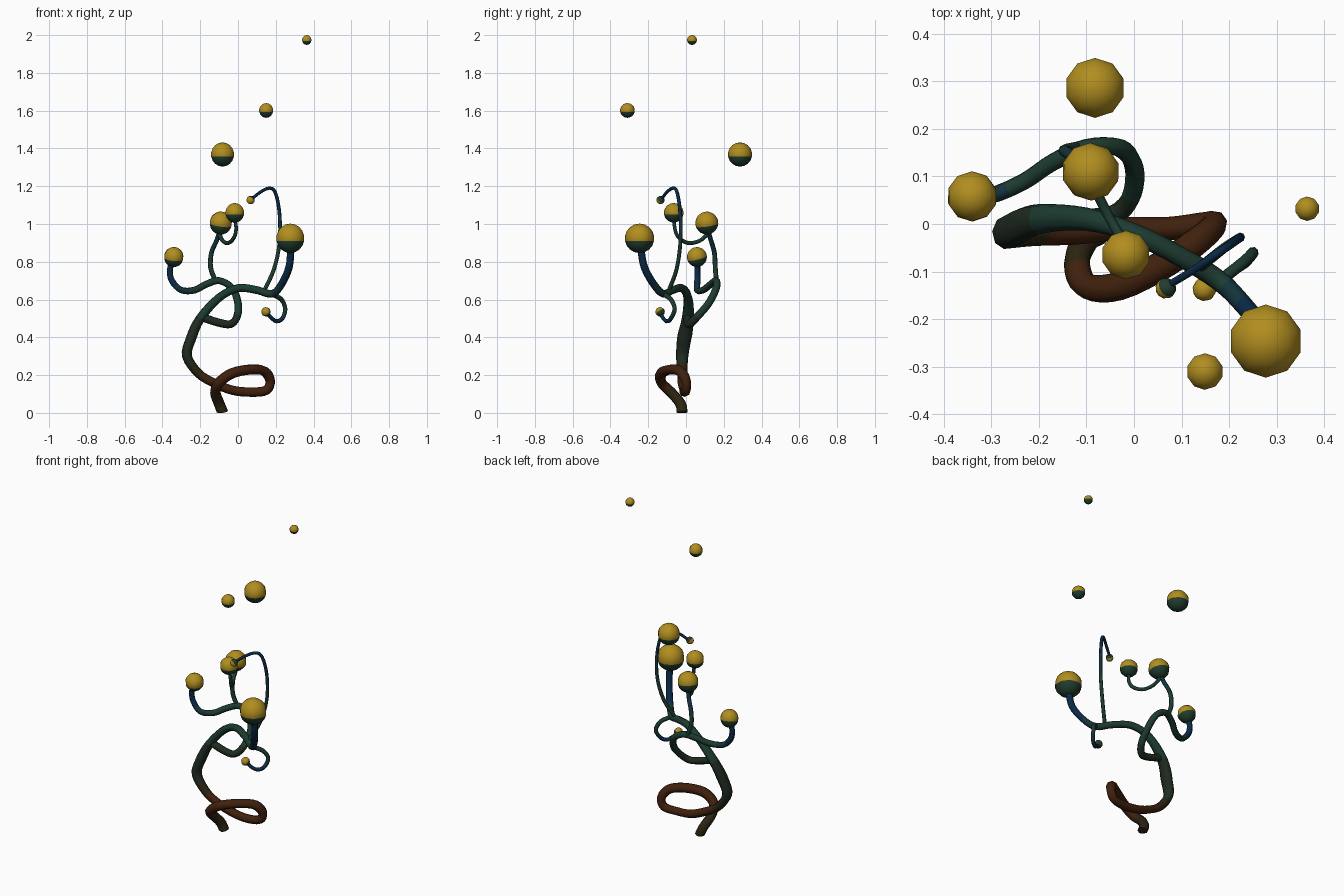
import bpy, bmesh, math
from mathutils import Vector, Matrix

cube = bpy.data.objects.get("Cube")
if cube:
    bpy.data.objects.remove(cube, do_unlink=True)


def make_material(name, color):
    mat = bpy.data.materials.new(name)
    mat.use_nodes = True
    mat.diffuse_color = (*color, 1)
    mat.node_tree.nodes["Principled BSDF"].inputs["Base Color"].default_value = (*color, 1)
    return mat


OLIVE = make_material("dark olive", (0.025, 0.018, 0.006))
BROWN = make_material("bark brown", (0.052, 0.015, 0.004))
MOSS = make_material("moss green", (0.014, 0.025, 0.015))
GREEN = make_material("stem green", (0.012, 0.044, 0.03))
TEAL = make_material("deep teal", (0.007, 0.033, 0.045))
BLUE = make_material("tip blue", (0.003, 0.022, 0.062))
CUP = make_material("cup green", (0.016, 0.047, 0.029))
YELLOW = make_material("fruit yellow", (0.44, 0.27, 0.014))


def finish(name, bm, materials):
    """Turn a bmesh into a smooth shaded object."""
    bmesh.ops.recalc_face_normals(bm, faces=bm.faces)
    for face in bm.faces:
        face.smooth = len(face.verts) < 5
    mesh = bpy.data.meshes.new(name)
    bm.to_mesh(mesh)
    bm.free()
    for mat in materials:
        mesh.materials.append(mat)
    obj = bpy.data.objects.new(name, mesh)
    bpy.context.collection.objects.link(obj)
    return obj


def smooth_path(points, steps=4):
    """Catmull-Rom path through the given points."""
    pts = [Vector(p) for p in points]
    pts = [pts[0] * 2 - pts[1]] + pts + [pts[-1] * 2 - pts[-2]]
    path = []
    for a, b, c, d in zip(pts, pts[1:], pts[2:], pts[3:]):
        for i in range(steps):
            t = i / steps
            path.append(0.5 * (2 * b + (c - a) * t + (2 * a - 5 * b + 4 * c - d) * t ** 2
                               + (3 * b - a - 3 * c + d) * t ** 3))
    path.append(pts[-2])
    return path


def tube(name, points, start, end, bands, widen=None, sides=8):
    """Tapered tube; bands are (material, fraction of the length where it ends)."""
    path = smooth_path(points)
    last = len(path) - 1
    bm = bmesh.new()
    rings = []
    normal = Vector((0, 1, 0))
    for i, p in enumerate(path):
        tangent = (path[min(i + 1, last)] - path[max(i - 1, 0)]).normalized()
        normal = (normal - tangent * normal.dot(tangent)).normalized()
        side = tangent.cross(normal)
        radius = start + (end - start) * i / last
        ring = []
        for k in range(sides):
            a = math.tau * k / sides
            offset = (normal * math.cos(a) + side * math.sin(a)) * radius
            if widen:
                offset.x *= widen(p.z) ** 0.4
                offset.y *= widen(p.z)
            spot = p + offset
            spot.z = max(spot.z, 0)
            ring.append(bm.verts.new(spot))
        rings.append(ring)
    for i in range(last):
        index = next(n for n, band in enumerate(bands) if (i + 0.5) / last <= band[1])
        for k in range(sides):
            j = (k + 1) % sides
            face = bm.faces.new((rings[i][k], rings[i][j], rings[i + 1][j], rings[i + 1][k]))
            face.material_index = index
    bm.faces.new(rings[0])
    bm.faces.new(rings[-1]).material_index = len(bands) - 1
    return finish(name, bm, [band[0] for band in bands])


def fruit(name, center, radius, direction=(0, 0, 1)):
    """Ball with a yellow cap facing the given direction and a green cup below."""
    bm = bmesh.new()
    bmesh.ops.create_uvsphere(bm, u_segments=10, v_segments=9, radius=radius)
    for face in bm.faces:
        face.material_index = 1 if face.calc_center_median().z > -0.1 * radius else 0
    turn = Vector((0, 0, 1)).rotation_difference(Vector(direction)).to_matrix().to_4x4()
    bm.transform(Matrix.Translation(center) @ turn)
    return finish(name, bm, [CUP, YELLOW])


# Main stem: root, one loop near the ground, then a sweep up to the largest fruit
def trunk_bulge(z):
    return 1 + 0.75 * max(0, 1 - abs(z - 0.41) / 0.24)


tube("main_stem", [
    (-0.08, -0.02, 0), (-0.1, -0.03, 0.05), (-0.12, -0.08, 0.11), (-0.1, -0.13, 0.16),
    (-0.03, -0.13, 0.21), (0.07, -0.08, 0.23), (0.14, -0.03, 0.22), (0.17, 0, 0.17),
    (0.15, 0, 0.12), (0.07, -0.01, 0.11), (-0.03, -0.01, 0.12), (-0.13, -0.02, 0.16),
    (-0.21, -0.02, 0.21), (-0.27, -0.02, 0.3), (-0.25, -0.01, 0.39), (-0.2, 0.01, 0.5),
    (-0.1, 0.01, 0.61), (0, -0.02, 0.66), (0.1, -0.07, 0.65), (0.18, -0.12, 0.63),
    (0.23, -0.17, 0.68), (0.27, -0.22, 0.77), (0.28, -0.24, 0.87)],
    0.029, 0.019,
    [(OLIVE, 0.1), (BROWN, 0.53), (OLIVE, 0.57), (MOSS, 0.68), (GREEN, 0.87), (TEAL, 0.91),
     (BLUE, 1)], trunk_bulge)

# Curled branch to the right fruit
tube("curled_branch", [
    (-0.2, 0.01, 0.51), (-0.11, 0.01, 0.48), (-0.04, 0.02, 0.47), (-0.005, 0.06, 0.51),
    (0, 0.12, 0.58), (-0.03, 0.16, 0.66), (-0.1, 0.16, 0.7), (-0.17, 0.13, 0.68),
    (-0.23, 0.09, 0.65), (-0.3, 0.06, 0.65), (-0.35, 0.06, 0.7), (-0.36, 0.06, 0.76),
    (-0.34, 0.06, 0.82)],
    0.022, 0.016, [(MOSS, 0.25), (GREEN, 0.7), (TEAL, 0.79), (BLUE, 1)])

# Upright twig and its side shoot
tube("upright_twig", [
    (-0.12, 0.16, 0.7), (-0.145, 0.155, 0.77), (-0.14, 0.15, 0.85), (-0.11, 0.13, 0.92),
    (-0.09, 0.11, 0.99)], 0.013, 0.012, [(GREEN, 0.5), (TEAL, 0.72), (BLUE, 1)])
tube("side_shoot", [
    (-0.1, 0.12, 0.95), (-0.08, 0.07, 0.91), (-0.05, 0.01, 0.9), (-0.02, -0.04, 0.93),
    (-0.01, -0.06, 0.98), (-0.02, -0.06, 1.04)], 0.011, 0.01, [(GREEN, 0.8), (TEAL, 1)])

# Tall hooked tendril
tube("tall_tendril", [
    (0.14, -0.09, 0.65), (0.19, -0.05, 0.76), (0.22, -0.03, 0.9), (0.22, -0.03, 1.05),
    (0.2, -0.045, 1.16), (0.17, -0.065, 1.19), (0.12, -0.1, 1.17), (0.07, -0.13, 1.13)],
    0.011, 0.008, [(GREEN, 0.28), (TEAL, 0.42), (BLUE, 1)])

# Drooping tendril
tube("drooping_tendril", [
    (0.18, -0.12, 0.63), (0.23, -0.08, 0.6), (0.25, -0.06, 0.55), (0.235, -0.08, 0.5),
    (0.205, -0.1, 0.485), (0.18, -0.12, 0.5), (0.15, -0.135, 0.53)],
    0.013, 0.01, [(GREEN, 0.38), (TEAL, 0.5), (BLUE, 1)])

# Fruits on the tips
fruit("large_left_fruit", (0.277, -0.246, 0.924), 0.078)
fruit("right_fruit", (-0.34, 0.058, 0.825), 0.053, (0.1, -0.25, 1))
fruit("back_twig_fruit", (-0.091, 0.11, 1.005), 0.061, (0.15, -0.15, 1))
fruit("shoot_fruit", (-0.017, -0.065, 1.059), 0.052)
fruit("drooping_fruit", (0.148, -0.137, 0.535), 0.025, (-0.5, -0.5, 0.7))
fruit("hooked_fruit", (0.067, -0.135, 1.127), 0.022, (-0.6, -0.4, -0.7))

# Fruits floating above the plant
fruit("floating_fruit_low", (-0.082, 0.286, 1.368), 0.064)
fruit("floating_fruit_middle", (0.149, -0.31, 1.601), 0.039)
fruit("floating_fruit_top", (0.364, 0.032, 1.974), 0.026)
